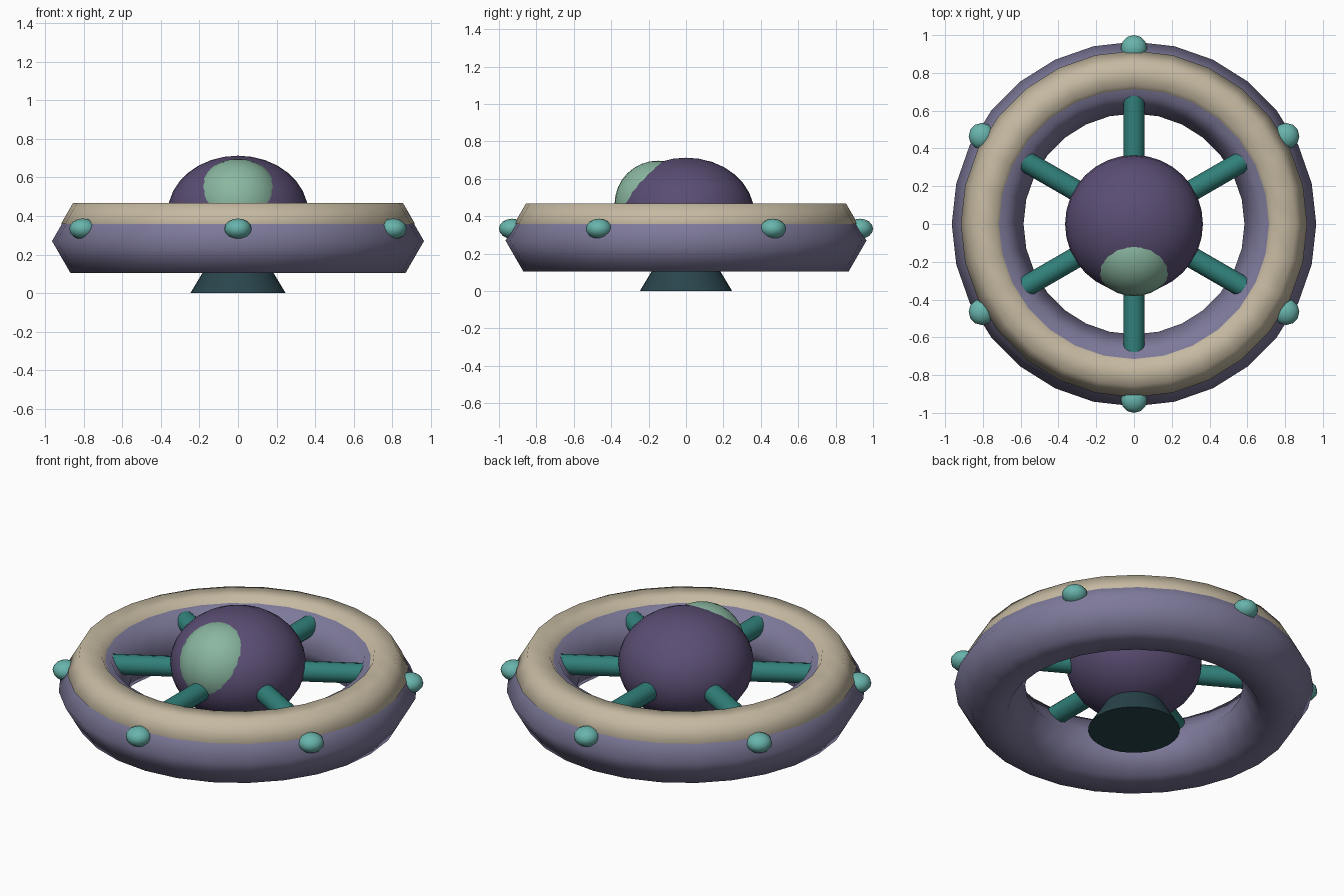
import bpy, math

if "Cube" in bpy.data.objects:
    bpy.data.objects.remove(bpy.data.objects["Cube"])

def srgb(h):
    c = [int(h[i:i + 2], 16) / 255 for i in (0, 2, 4)]
    return [v / 12.92 if v <= 0.04045 else ((v + 0.055) / 1.055) ** 2.4 for v in c] + [1.0]

def material(name, h):
    m = bpy.data.materials.new(name)
    m.diffuse_color = srgb(h)
    m.use_nodes = True
    m.node_tree.nodes["Principled BSDF"].inputs["Base Color"].default_value = m.diffuse_color
    return m

LAVENDER = material("lavender hull", "7d799a")
TAN = material("tan trim", "c5b9a1")
PURPLE = material("deep purple", "5a4d73")
SAGE = material("sage glass", "8ab7a0")
TEAL = material("teal strut", "31807a")
AQUA = material("aqua light", "68b4ac")
DARK = material("dark base", "29454c")

def finish(name, mat, angle=None):
    o = bpy.context.object
    o.name = name
    o.data.materials.append(mat)
    if angle is None:
        bpy.ops.object.shade_smooth()
    else:
        bpy.ops.object.shade_smooth_by_angle(angle=math.radians(angle))
    return o

def ring(name, mat, major, minor, z):
    bpy.ops.mesh.primitive_torus_add(major_segments=28, minor_segments=6,
                                     major_radius=major, minor_radius=minor,
                                     location=(0, 0, z))
    return finish(name, mat)

def ball(name, mat, loc, scale, segs, rings, turn=0):
    bpy.ops.mesh.primitive_uv_sphere_add(segments=segs, ring_count=rings, radius=1,
                                         location=loc, rotation=(0, 0, turn))
    bpy.context.object.scale = scale
    return finish(name, mat)

# Hexagonal-section hull ring and its upper trim
ring("hull_ring", LAVENDER, 0.775, 0.19, 0.27)
ring("trim_ring", TAN, 0.795, 0.122, 0.362)

# Central cabin with bulging window
ball("cabin", PURPLE, (0, 0, 0.413), (0.365, 0.365, 0.30), 32, 16)
ball("window", SAGE, (0, -0.15, 0.465), (0.232, 0.232, 0.232), 32, 16)

# Flared base
bpy.ops.mesh.primitive_cone_add(vertices=32, radius1=0.247, radius2=0.127, depth=0.2,
                                location=(0, 0, 0.1))
finish("base", DARK, 30)

# Spokes and rim lights, six around
for i in range(6):
    a = math.radians(30 + 60 * i)
    c, s = math.cos(a), math.sin(a)
    bpy.ops.mesh.primitive_cylinder_add(vertices=12, radius=0.056, depth=0.5,
                                        location=(0.46 * c, 0.46 * s, 0.378),
                                        rotation=(0, math.pi / 2, a))
    finish(f"spoke_{i + 1}", TEAL, 40)
    ball(f"rim_light_{i + 1}", AQUA, (0.93 * c, 0.93 * s, 0.333),
         (0.07, 0.07, 0.054), 12, 8, a)
